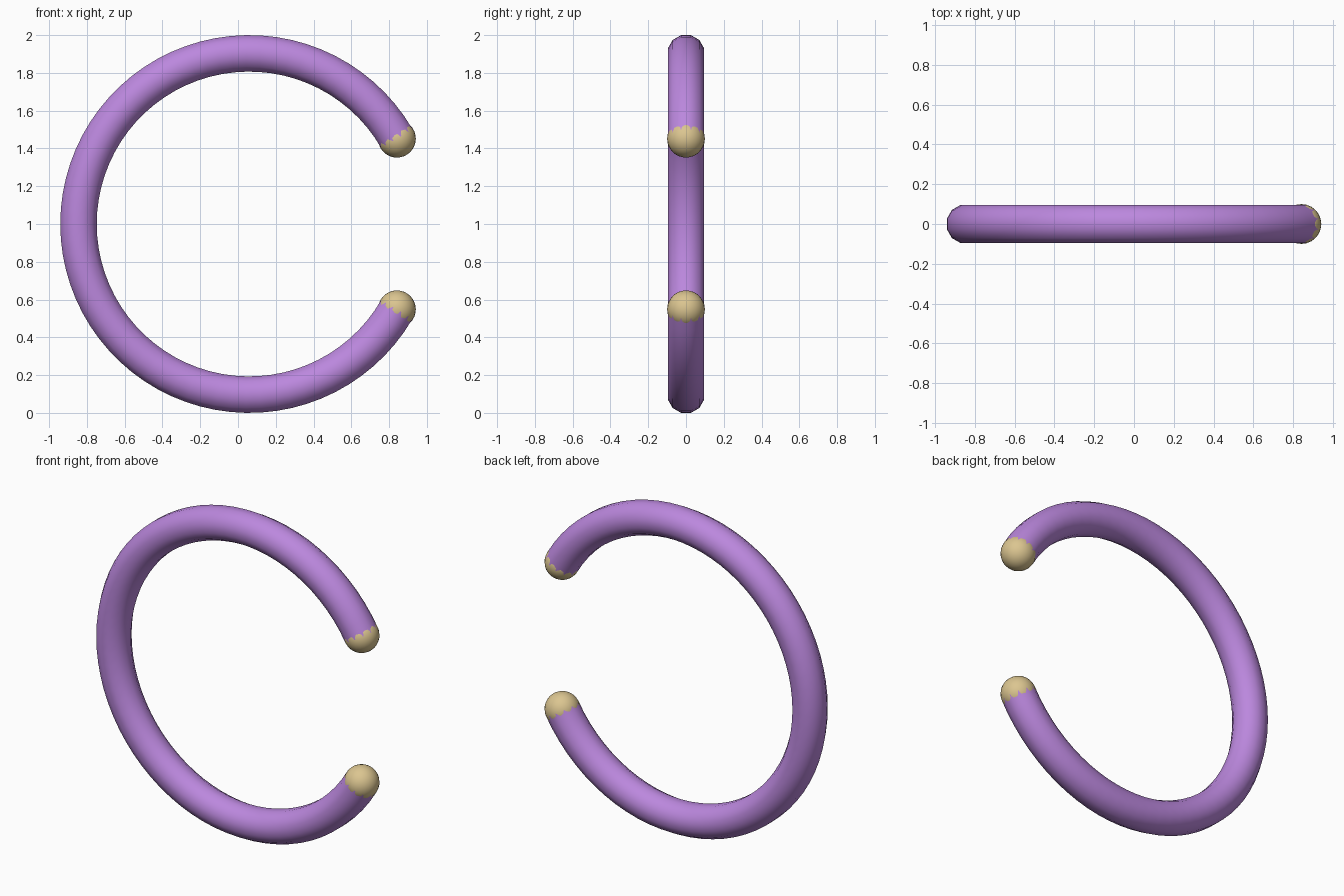
import bpy, bmesh, math

if "Cube" in bpy.data.objects:
    bpy.data.objects.remove(bpy.data.objects["Cube"])

R, r, CX, CZ = 0.9034, 0.1, 0.059, 1.0   # ring radius, tube radius, ring centre
GAP = math.radians(30)                   # half of the opening, facing +x
SEGS, SIDES = 64, 12


def material(name, rgb):
    m = bpy.data.materials.new(name)
    m.diffuse_color = (*rgb, 1)
    m.use_nodes = True
    m.node_tree.nodes["Principled BSDF"].inputs["Base Color"].default_value = m.diffuse_color
    return m


def add(name, bm, mat):
    bmesh.ops.recalc_face_normals(bm, faces=bm.faces)
    for f in bm.faces:
        f.smooth = len(f.verts) <= 4
    me = bpy.data.meshes.new(name)
    bm.to_mesh(me)
    bm.free()
    me.materials.append(mat)
    ob = bpy.data.objects.new(name, me)
    bpy.context.collection.objects.link(ob)
    return ob


purple = material("purple", (0.50, 0.245, 0.73))
tan = material("tan", (0.71, 0.56, 0.28))

# Open ring: twelve-sided tube swept around the arc
bm = bmesh.new()
rings = []
for i in range(SEGS + 1):
    a = GAP + (2 * math.pi - 2 * GAP) * i / SEGS
    ring = []
    for j in range(SIDES):
        t = 2 * math.pi * (j + 0.5) / SIDES
        d = R + r * math.cos(t)
        ring.append(bm.verts.new((CX + d * math.cos(a), r * math.sin(t), CZ + d * math.sin(a))))
    rings.append(ring)
for p, q in zip(rings, rings[1:]):
    for j in range(SIDES):
        k = (j + 1) % SIDES
        bm.faces.new((p[j], p[k], q[k], q[j]))
add("open_ring", bm, purple)

# Ball tips on both ends
for name, s in (("upper_ball_tip", 1), ("lower_ball_tip", -1)):
    bm = bmesh.new()
    bmesh.ops.create_uvsphere(bm, u_segments=24, v_segments=16, radius=r)
    ob = add(name, bm, tan)
    ob.location = (CX + R * math.cos(GAP), 0, CZ + s * R * math.sin(GAP))
